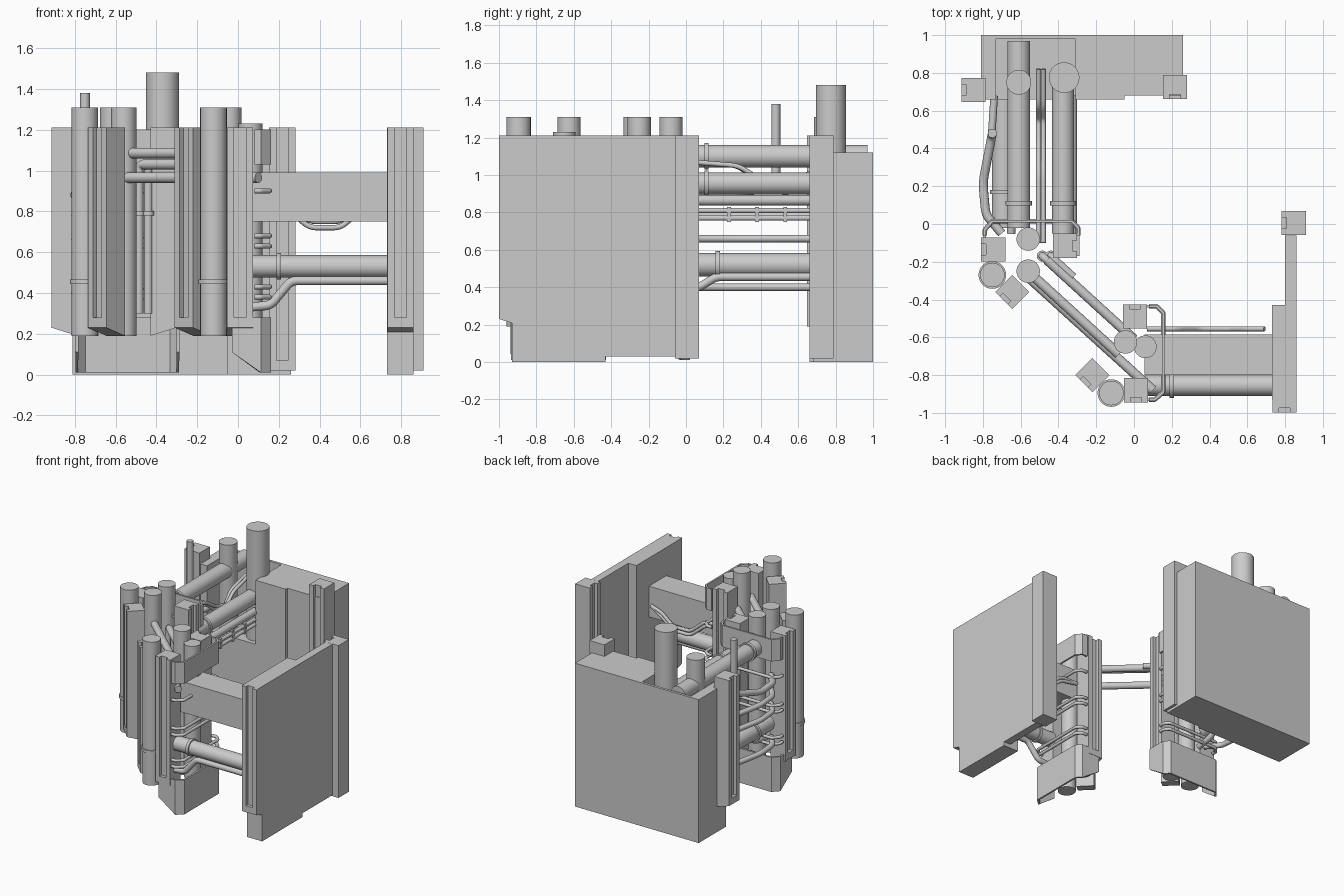
import bpy, bmesh, math
from mathutils import Vector

if "Cube" in bpy.data.objects:
    bpy.data.objects.remove(bpy.data.objects["Cube"])

C = 0.14


def mir(p):
    """Reflect across the diagonal that relates the two corner towers."""
    return (p[1] + C, p[0] - C) + tuple(p[2:])


def finish(name, bm):
    bmesh.ops.recalc_face_normals(bm, faces=bm.faces[:])
    me = bpy.data.meshes.new(name)
    bm.to_mesh(me)
    bm.free()
    ob = bpy.data.objects.new(name, me)
    bpy.context.collection.objects.link(ob)
    return ob


def prism(bm, pts, z0, z1):
    """Extrude a polygon; z0 may be one height or one per point."""
    zs = z0 if isinstance(z0, list) else [z0] * len(pts)
    lo = [bm.verts.new((p[0], p[1], z)) for p, z in zip(pts, zs)]
    hi = [bm.verts.new((p[0], p[1], z1)) for p in pts]
    n = len(pts)
    bm.faces.new(lo)
    bm.faces.new(hi)
    for i in range(n):
        bm.faces.new((lo[i], lo[(i + 1) % n], hi[(i + 1) % n], hi[i]))


def extrude(name, pts, z0, z1):
    bm = bmesh.new()
    prism(bm, pts, z0, z1)
    return finish(name, bm)


def box(name, x0, x1, y0, y1, z0, z1):
    return extrude(name, [(x0, y0), (x1, y0), (x1, y1), (x0, y1)], z0, z1)


def column(name, x, y, ang, z0=0.23, slope=0.04, w=0.064, z1=1.21):
    """Square post with a groove in the face that looks towards ang."""
    a = math.radians(ang)
    rot = lambda u, v: (x + u * math.cos(a) - v * math.sin(a),
                        y + u * math.sin(a) + v * math.cos(a))
    sq = [(w, -w), (w, w), (-w, w), (-w, -w)]
    g = w * 0.45
    notch = [(w, -w), (w, -g), (w - .025, -g), (w - .025, g), (w, g),
             (w, w), (-w, w), (-w, -w)]
    bm = bmesh.new()
    prism(bm, [rot(*p) for p in sq], [z0, z0, z0 - slope, z0 - slope], z0 + .05)
    prism(bm, [rot(*p) for p in notch], z0 + .05, z1)
    return finish(name, bm)


def cyl(name, a, b, r):
    a, b = Vector(a), Vector(b)
    d = b - a
    bpy.ops.mesh.primitive_cylinder_add(vertices=32, radius=r, depth=d.length,
                                        location=(a + b) / 2)
    ob = bpy.context.object
    ob.name = name
    ob.rotation_euler = d.to_track_quat('Z', 'Y').to_euler()
    bpy.ops.object.shade_smooth_by_angle()
    return ob


def post(name, x, y, r, z0, z1):
    return cyl(name, (x, y, z0), (x, y, z1), r)


def ring(name, c, axis, r):
    c, h = Vector(c), Vector(axis).normalized() * .011
    return cyl(name, c - h, c + h, r)


def pipe(name, pts, r, bend=0.06):
    """Round pipe along points with softened corners."""
    pts = [Vector(p) for p in pts]
    path = [pts[0]]
    for a, p, b in zip(pts, pts[1:], pts[2:]):
        da, db = a - p, b - p
        path += [p + da.normalized() * min(bend, da.length * .45), p,
                 p + db.normalized() * min(bend, db.length * .45)]
    path.append(pts[-1])
    cu = bpy.data.curves.new(name, 'CURVE')
    cu.dimensions = '3D'
    cu.bevel_depth, cu.bevel_resolution, cu.use_fill_caps = r, 4, True
    sp = cu.splines.new('NURBS')
    sp.points.add(len(path) - 1)
    for q, p in zip(sp.points, path):
        q.co = (*p, 1)
    sp.order_u, sp.use_endpoint_u, sp.resolution_u = 3, True, 5
    ob = bpy.data.objects.new(name, cu)
    bpy.context.collection.objects.link(ob)
    return ob


def bracket(name, pts, z0s, z1):
    """Folded plate wrapped around the outside of a tower."""
    bm = bmesh.new()
    lo = [bm.verts.new((p[0], p[1], z)) for p, z in zip(pts, z0s)]
    hi = [bm.verts.new((p[0], p[1], z1)) for p in pts]
    for i in range(len(pts) - 1):
        bm.faces.new((lo[i], lo[i + 1], hi[i + 1], hi[i]))
    ob = finish(name, bm)
    m = ob.modifiers.new('thickness', 'SOLIDIFY')
    m.thickness, m.offset = .015, 0
    return ob


# Rear block with an open recess where the pipes enter
extrude('rear_block_base', [(-.81, .66), (-.05, .66), (-.05, .68), (.26, .68),
                            (.26, 1), (-.81, 1)], 0, .62)
extrude('rear_block_upper', [(-.81, .66), (-.73, .66), (-.73, .98), (-.31, .98),
                             (-.31, .66), (-.05, .66), (-.05, .68), (.26, .68),
                             (.26, 1), (-.81, 1)], .62, 1.12)
column('rear_left_column', -.85, .71, 180)
column('rear_right_column', .217, .725, -90, .02, 0)

# Right wall
box('right_wall_thick', .73, .86, -.93, -.43, 0, 1.21)
box('right_wall_thin', .80, .86, -.43, -.06, .03, 1.21)
column('right_front_column', .796, -.935, -90)
column('right_rear_column', .846, .005, 180, .02, 0)

# Two corner towers: columns and folded brackets
top_path = [(-.79, -.06), (-.79, -.03), (-.75, .015), (-.33, .015), (-.295, -.02), (-.295, -.06)]
low_path = [(-.79, -.17)] + top_path[1:5] + [(-.295, -.17)]
for side, f, cols in (
        ('left', lambda p: p, [(-.745, -.135, 180), (-.365, -.115, 0), (-.645, -.36, 225)]),
        ('right', mir, [(.01, -.88, -90), (.005, -.49, 90), (-.22, -.80, 225)])):
    for n, (x, y, a) in zip(('outer', 'inner', 'corner'), cols):
        column(f'{side}_{n}_column', x, y, a)
    bracket(f'{side}_top_bracket', [f(p) for p in top_path], [1.03] * 6, 1.2)
    bracket(f'{side}_low_bracket', [f(p) for p in low_path], [.11, .01, .01, .01, .01, .11], .28)
    for z in (.38, .43, .63, .68, .9):
        pipe(f'{side}_strap', [f((*p, z)) for p in top_path], .012, .02)

# Vertical cylinders
for x, y, r, z0, z1 in ((-.75, -.27, .065, .19, 1.31), (-.12, -.895, .065, .19, 1.31),
                        (-.56, -.08, .062, .19, 1.31), (-.56, -.25, .062, .19, 1.31),
                        (-.045, -.625, .062, .19, 1.31), (.06, -.65, .06, .19, 1.23),
                        (-.37, .775, .081, .62, 1.48), (-.61, .75, .066, .62, 1.31)):
    post('vertical_cylinder', x, y, r, z0, z1)
for x, y in ((-.75, -.27), (-.12, -.895)):
    ring('cylinder_ring', (x, y, .455), (0, 0, 1), .073)

# Beam and pipes running to the right wall
box('right_beam', .055, .74, -.8, -.585, .75, .99)
cyl('right_main_pipe', (.06, -.855, .53), (.74, -.855, .53), .055)
ring('right_pipe_ring', (.2, -.855, .53), (1, 0, 0), .065)
pipe('right_thin_pipe', [(.74, -.88, .46), (.26, -.88, .46), (.16, -.88, .34), (.05, -.88, .33)], .022)
for dz in (0, .03):
    pipe('right_cable', [(.07, -.555, .86), (.22, -.555, .83 + dz), (.35, -.555, .72 + dz),
                         (.5, -.555, .72 + dz), (.6, -.555, .8 + dz), (.69, -.555, .86)], .013, .09)

# Pipes running to the rear block
for x, z, y0, y1, r, yr in ((-.61, 1.1, -.02, .97, .06, .11), (-.375, .955, -.05, .8, .058, .11),
                            (-.69, .52, -.02, .68, .062, .17)):
    cyl('rear_main_pipe', (x, y0, z), (x, y1, z), r)
    ring('rear_pipe_ring', (x, yr, z), (0, 1, 0), r + .011)
cyl('rear_side_pipe', (-.33, -.05, .865), (-.33, .68, .865), .028)
for z in (.77, .81):
    cyl('rear_rail', (-.32, -.05, z), (-.32, .68, z), .014)
for y in (.23, .38, .53):
    box('rail_clip', -.335, -.305, y - .01, y + .01, .75, .83)
pipe('rear_low_pipe', [(-.65, .68, .455), (-.65, .16, .455), (-.65, .07, .4), (-.65, -.05, .38)], .022)
for x, dz in ((-.505, 0), (-.48, .03)):
    pipe('rear_cable', [(x, -.1, 1.08), (x, .28, 1.05), (x, .42, .93 + dz), (x, .55, .90 + dz),
                        (x, .63, 1.0), (x, .82, 1.05)], .013, .09)

# Bowed pipes on the left flank
pipe('left_riser_pipe', [(-.75, .48, 1.38), (-.75, .48, .95), (-.80, .22, .88),
                         (-.785, .05, .88), (-.70, -.05, .88)], .024, .1)
for z in (.78, .66, .4):
    pipe('left_bowed_pipe', [(-.74, .68, z), (-.755, .45, z), (-.80, .22, z),
                             (-.785, .05, z), (-.70, -.05, z)], .02, .1)

# Diagonal pipes joining the towers
for a, b, z in (((-.46, -.19), (.0, -.61), 1.03), ((-.54, -.27), (-.08, -.69), 1.085),
                ((-.55, -.29), (.1, -.88), .965)):
    cyl('diagonal_pipe', (*a, z), (*b, z), .026)
for x, y in ((-.485, -.17), (-.44, -.17)):
    pipe('inner_riser', [(x, y, .3), (x, y, 1.03), (x + .12, y - .11, 1.03)], .021)
    ring('inner_riser_ring', (x, y, .79), (0, 0, 1), .029)
